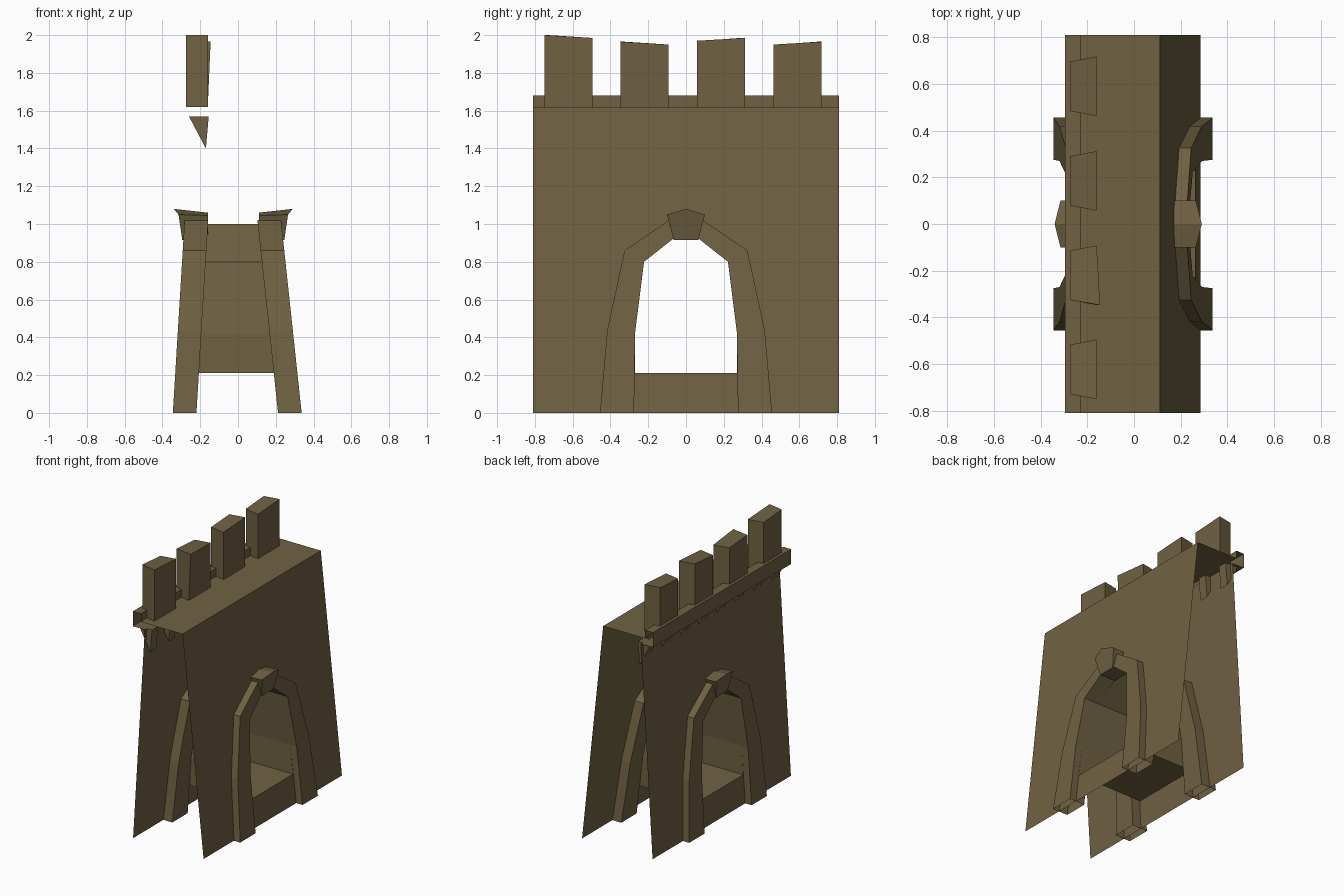
import bpy, bmesh

if "Cube" in bpy.data.objects:
    bpy.data.objects.remove(bpy.data.objects["Cube"])

stone = bpy.data.materials.new("brown_stone")
stone.diffuse_color = (0.16, 0.12, 0.055, 1)
stone.use_nodes = True
stone.node_tree.nodes["Principled BSDF"].inputs["Base Color"].default_value = stone.diffuse_color

HALF = 0.81          # half length of the wall along y
TOP = 1.62           # walkway height


def wall_x(side, z):
    """x position of the leaning wall sheet at height z."""
    return 0.285 - 0.107 * z if side > 0 else -0.293 + 0.061 * z


def make(name, verts, faces, recalc=False):
    me = bpy.data.meshes.new(name)
    bm = bmesh.new()
    vs = [bm.verts.new(v) for v in verts]
    for f in faces:
        bm.faces.new([vs[i] for i in f])
    bmesh.ops.remove_doubles(bm, verts=bm.verts, dist=1e-5)
    if recalc:
        bmesh.ops.recalc_face_normals(bm, faces=bm.faces)
    bm.to_mesh(me)
    bm.free()
    me.materials.append(stone)
    ob = bpy.data.objects.new(name, me)
    bpy.context.collection.objects.link(ob)
    return ob


def strip(a, b, closed=False):
    """Quads between two matching rows of points."""
    n = len(a)
    faces = []
    for i in range(n if closed else n - 1):
        j = (i + 1) % n
        faces.append((i, j, n + j, n + i))
    return a + b, faces


def prism(name, a, b):
    """Closed solid between two matching outlines."""
    n = len(a)
    verts, faces = strip(a, b, True)
    faces += [tuple(range(n)), tuple(range(n, 2 * n))]
    return make(name, verts, faces, True)


# opening outline, right half, from the floor up to the apex
opening = [(0.27, 0.21), (0.27, 0.42), (0.222, 0.80), (0, 1.0)]

# leaning wall sheets with the arched hole, open at the ends
for side, label, top in ((1, "rear", TOP), (-1, "battlement", 1.57)):
    half = [(0, 0), (HALF, 0), (HALF, top), (0, top)] + opening[::-1] + [(0, 0.21)]
    n = len(half)
    verts = [(wall_x(side, z), s * y, z) for s in (1, -1) for y, z in half]
    faces = [tuple(range(n)), tuple(range(2 * n - 1, n - 1, -1))]
    if side < 0:
        faces = [f[::-1] for f in faces]
    make(label + "_wall", verts, faces)

# walkway and overhanging parapet ledge as one open profile
profile = [(wall_x(-1, 1.57), 1.57), (-0.295, 1.57), (-0.295, 1.68),
           (-0.23, 1.68), (-0.23, TOP), (wall_x(1, TOP), TOP)]
make("walkway_and_ledge", *strip([(x, -HALF, z) for x, z in profile],
                                 [(x, HALF, z) for x, z in profile]))

# passage floor, sides and vault
ring = [(-y, z) for y, z in opening] + opening[-2::-1]
make("passage", *strip([(wall_x(-1, z), y, z) for y, z in ring],
                       [(wall_x(1, z), y, z) for y, z in ring], True))

# arch surrounds (open feet) and keystones on both sides
inner = [(0.275, 0), (0.27, 0.42), (0.222, 0.80), (0.07, 0.92)]
outer = [(0.455, 0), (0.417, 0.44), (0.325, 0.86), (0.09, 1.02)]
for side, label in ((1, "rear"), (-1, "battlement")):
    sections = []
    for s, order in ((1, range(4)), (-1, range(3, -1, -1))):
        for i in order:
            corners = []
            for (y, z), off in ((inner[i], 0.052), (outer[i], 0.052),
                                (outer[i], -0.073), (inner[i], -0.073)):
                corners.append((wall_x(side, z) + side * off, s * y, z))
            sections.append(corners)
    verts = [c for sec in sections for c in sec]
    faces = [(4 * k + i, 4 * k + (i + 1) % 4, 4 * k + 4 + (i + 1) % 4, 4 * k + 4 + i)
             for k in range(7) for i in range(4)]
    make(label + "_arch_trim", verts, faces, True)

    shift = 0 if side > 0 else 0.05
    key = [(0, 1.08, 0.29, 1.06), (0.1, 1.05, 0.265, 1.045), (0.065, 0.915, 0.245, 0.945),
           (-0.065, 0.915, 0.245, 0.945), (-0.1, 1.05, 0.265, 1.045)]
    prism(label + "_keystone",
          [(side * (x + shift), y, z) for y, z, x, _ in key],
          [(side * (0.11 + shift), y, z) for y, _, _, z in key])

# merlons: start y, end y, top heights at each end, lean of the inner top corner
for i, (y0, y1, z0, z1, lean) in enumerate([(-0.75, -0.495, 2.0, 1.985, 0),
                                            (-0.347, -0.092, 1.965, 1.95, 0.015),
                                            (0.057, 0.312, 1.97, 1.985, 0),
                                            (0.462, 0.717, 1.95, 1.965, 0)]):
    plan = [(-0.275, y0 + 0.022), (-0.16, y0), (-0.16, y1), (-0.275, y1 - 0.022)]
    top = [(x, y, z) for (x, y), z in zip(plan, (z0, z0, z1, z1))]
    top[1] = (top[1][0] + lean, y0, z0)
    prism("merlon_%d" % (i + 1), [(x, y, TOP) for x, y in plan], top)

# wedge corbels under the ledge
for i in range(8):
    y = -0.75 + i * 1.5 / 7
    wedge = [(-0.26, 1.57), (-0.155, 1.57), (-0.17, 1.40)]
    prism("corbel_%d" % (i + 1), [(x, y - 0.035, z) for x, z in wedge],
          [(x, y + 0.035, z) for x, z in wedge])
